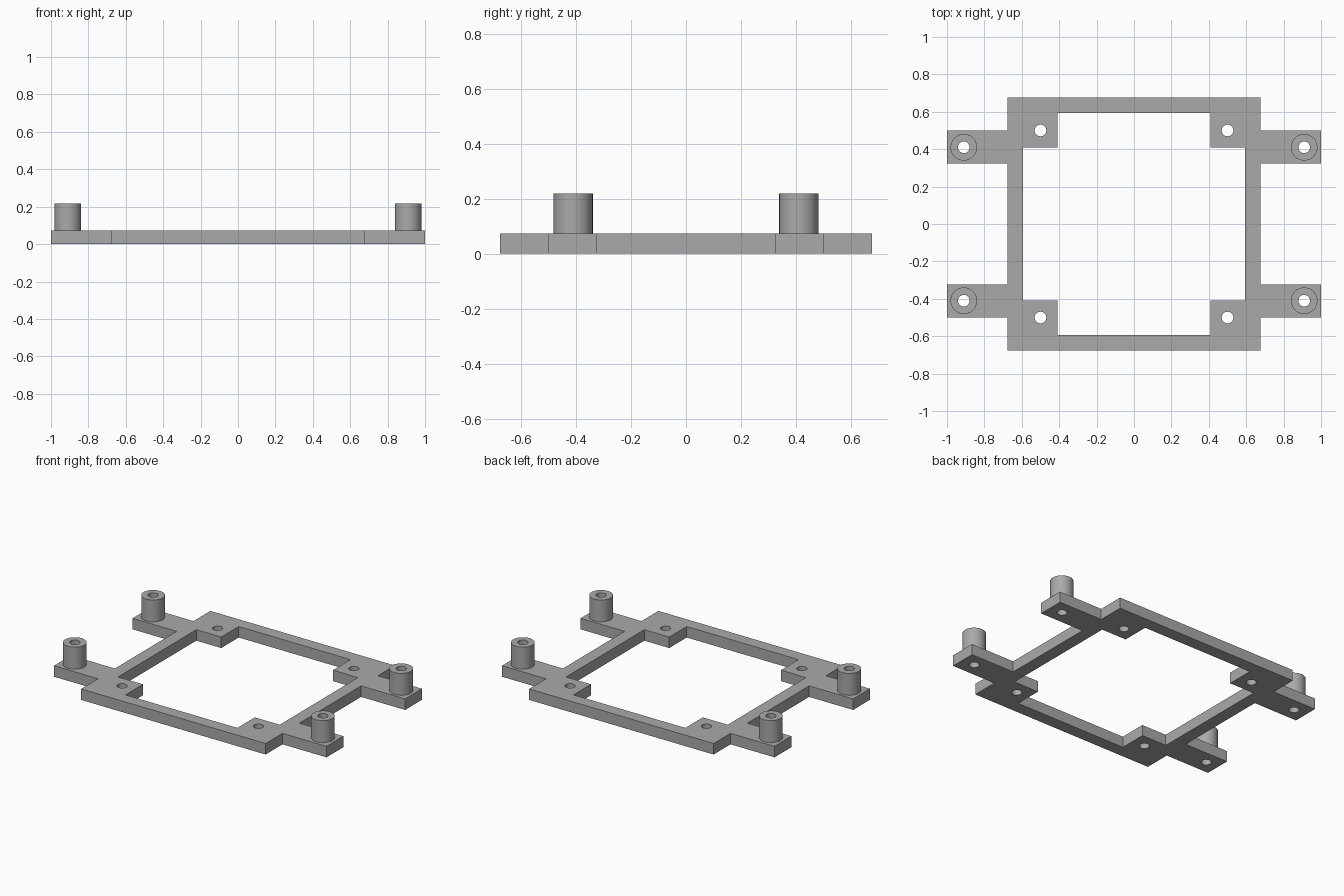
import bpy, bmesh, math

default_cube = bpy.data.objects.get("Cube")
if default_cube:
    bpy.data.objects.remove(default_cube, do_unlink=True)

PLATE_TOP, POST_TOP = 0.073, 0.218
POST_RADIUS, HOLE_RADIUS = 0.071, 0.031
POST_X, POST_Y, TAB_HOLE = 0.91, 0.41, 0.5

grey = bpy.data.materials.new("plain grey")
grey.use_nodes = True
colour = (0.4, 0.4, 0.4, 1)
grey.diffuse_color = colour
grey.node_tree.nodes["Principled BSDF"].inputs["Base Color"].default_value = colour


def circle(cx, cy, radius, steps=48):
    angles = [math.tau * i / steps for i in range(steps)]
    return [(cx + radius * math.cos(a), cy + radius * math.sin(a)) for a in angles]


def four_way(quarter):
    """Mirror a quarter outline, given anticlockwise, into a closed loop."""
    half = quarter + [(-x, y) for x, y in reversed(quarter)]
    return half + [(-x, -y) for x, y in half]


def extruded(name, loops, bottom, top):
    """Fill the outline, leaving the inner loops open, and give it height."""
    bm = bmesh.new()
    edges = []
    for loop in loops:
        verts = [bm.verts.new((x, y, bottom)) for x, y in loop]
        edges += [bm.edges.new((v, verts[i - 1])) for i, v in enumerate(verts)]
    bmesh.ops.triangle_fill(bm, use_beauty=True, edges=edges)
    raised = bmesh.ops.extrude_face_region(bm, geom=bm.faces[:])["geom"]
    verts = [g for g in raised if isinstance(g, bmesh.types.BMVert)]
    bmesh.ops.translate(bm, verts=verts, vec=(0, 0, top - bottom))
    bmesh.ops.recalc_face_normals(bm, faces=bm.faces[:])
    mesh = bpy.data.meshes.new(name)
    bm.to_mesh(mesh)
    bm.free()
    mesh.materials.append(grey)
    obj = bpy.data.objects.new(name, mesh)
    bpy.context.collection.objects.link(obj)
    bpy.ops.object.select_all(action="DESELECT")
    obj.select_set(True)
    bpy.context.view_layer.objects.active = obj
    bpy.ops.object.shade_smooth_by_angle(angle=math.radians(30))
    return obj


corners = [("front_right", -1, -1), ("front_left", 1, -1),
           ("back_right", -1, 1), ("back_left", 1, 1)]

# Flat frame with mounting arms, inner corner tabs and screw holes
outer = four_way([(1, 0.323), (1, 0.5), (0.677, 0.5), (0.677, 0.677)])
outer_arm_roots = [(0.677, 0.323), (-0.677, 0.323), (-0.677, -0.323), (0.677, -0.323)]
outer = outer_arm_roots[:1] + outer[:8] + outer_arm_roots[1:3] + outer[8:] + outer_arm_roots[3:]
inner = four_way([(0.593, 0.41), (0.41, 0.41), (0.41, 0.593)])
holes = []
for _, sx, sy in corners:
    holes.append(circle(sx * TAB_HOLE, sy * TAB_HOLE, HOLE_RADIUS))
    holes.append(circle(sx * POST_X, sy * POST_Y, HOLE_RADIUS))
extruded("base_frame", [outer, inner] + holes, 0, PLATE_TOP)

# Hollow standoff posts on the arms
for side, sx, sy in corners:
    x, y = sx * POST_X, sy * POST_Y
    extruded(side + "_post", [circle(x, y, POST_RADIUS), circle(x, y, HOLE_RADIUS)],
             PLATE_TOP, POST_TOP)
